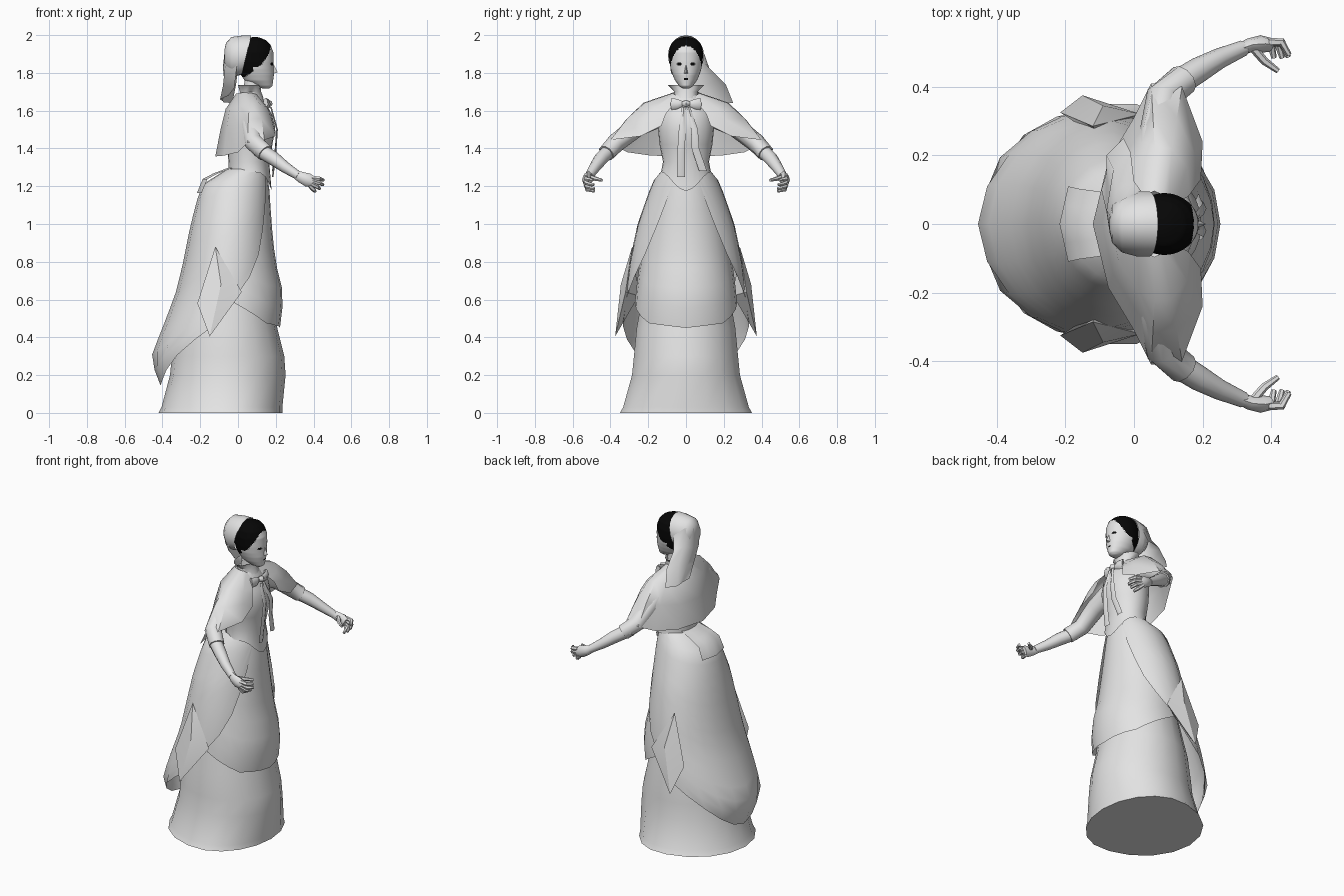
import bpy, bmesh, math
from mathutils import Vector


def material(name, c):
    m = bpy.data.materials.new(name)
    m.diffuse_color = (c, c, c, 1)
    return m


PALE, BLACK = material("pale_grey", 0.77), material("black", 0.002)


def make(name, verts, faces, angle=50):
    bm = bmesh.new()
    vs = [bm.verts.new(v) for v in verts]
    for f in faces:
        bm.faces.new([vs[i] for i in f])
    bmesh.ops.recalc_face_normals(bm, faces=bm.faces)
    me = bpy.data.meshes.new(name)
    bm.to_mesh(me)
    bm.free()
    me.materials.append(PALE)
    me.shade_smooth()
    me.set_sharp_from_angle(angle=math.radians(angle))
    ob = bpy.data.objects.new(name, me)
    bpy.context.collection.objects.link(ob)
    return ob


def grid(name, rows, closed=False, cap0=False, cap1=False, angle=50):
    """Skin a list of equal-length point rows."""
    n, m = len(rows[0]), len(rows)
    faces = []
    for r in range(m - 1):
        for i in range(n if closed else n - 1):
            j = (i + 1) % n
            faces.append((r * n + i, r * n + j, (r + 1) * n + j, (r + 1) * n + i))
    if cap0:
        faces.append(tuple(range(n)))
    if cap1:
        faces.append(tuple(range((m - 1) * n, m * n)))
    return make(name, [p for row in rows for p in row], faces, angle)


def lerp(table, v):
    """Linear lookup in rows sorted by their first value."""
    if v <= table[0][0]:
        return table[0][1:]
    for a, b in zip(table, table[1:]):
        if v <= b[0]:
            k = (v - a[0]) / (b[0] - a[0])
            return tuple(p + (q - p) * k for p, q in zip(a[1:], b[1:]))
    return table[-1][1:]


def oval(z, xb, xf, hy, t, xc=None):
    """Point on an oval section, widest at xc; t = 0 faces front (+x)."""
    xc = (xb + xf) / 2 if xc is None else xc
    c = math.cos(t)
    return (xc + (xf - xc if c > 0 else xc - xb) * c, hy * math.sin(t), z)


def loft(name, sections, n=20, xc=None, **kw):
    rows = [[oval(*s, 2 * math.pi * i / n, xc) for i in range(n)] for s in sections]
    return grid(name, rows, closed=True, **kw)


def tube(name, pts, radii, n=8, flat=1.0):
    pts = [Vector(p) for p in pts]
    rows = []
    for k, p in enumerate(pts):
        d = pts[min(k + 1, len(pts) - 1)] - pts[max(k - 1, 0)]
        q = d.to_track_quat('Z', 'Y')
        rows.append([p + q @ Vector((radii[k] * flat * math.cos(a), radii[k] * math.sin(a), 0))
                     for a in (2 * math.pi * i / n for i in range(n))])
    return grid(name, rows, closed=True, cap0=True, cap1=True)


def draped(name, profile, hem, angles, top, steps):
    """Cloth hanging from the waist, hem height depending on the angle."""
    rows = []
    for r in range(steps + 1):
        row = []
        for a in angles:
            zb = lerp(hem, abs(a))[0]
            z = top + (zb - top) * r / steps
            row.append(oval(z, *lerp(profile, z), math.radians(a)))
        rows.append(row)
    return grid(name, rows)


# Underskirt with closed base
loft("underskirt", [(0, -.42, .235, .355), (.03, -.405, .235, .338), (.2, -.36, .252, .29),
                    (.3, -.35, .245, .28), (.45, -.33, .208, .265), (.8, -.24, .165, .2),
                    (1.15, -.13, .14, .13)], n=18, xc=-.04, cap0=True)

# Front apron
draped("apron", [(.45, -.3, .222, .28), (.62, -.28, .243, .268), (.8, -.25, .198, .245),
                 (1.0, -.2, .178, .205), (1.2, -.13, .165, .15), (1.28, -.07, .152, .125)],
       [(0, .45), (45, .475), (80, .56), (105, .62)], range(-105, 106, 15), 1.28, 8)

# Bustled back overskirt, one half mirrored
drape_profile = [(.15, -.41, .14, .26), (.22, -.44, .15, .29), (.3, -.458, .17, .315),
                 (.4, -.42, .18, .335), (.5, -.38, .19, .335), (.65, -.325, .2, .318),
                 (.8, -.29, .19, .3), (1.0, -.25, .175, .257), (1.17, -.205, .167, .197),
                 (1.24, -.175, .162, .167), (1.29, -.06, .152, .123)]
half = draped("back_overskirt", drape_profile,
              [(25, 1.2), (30, 1.1), (38, .97), (48, .84), (62, .72), (78, .61), (95, .46),
               (110, .39), (135, .25), (160, .17), (180, .145)],
              (25, 30, 38, 48, 62, 78, 95, 110, 125, 142, 160, 180), 1.29, 14)
half.modifiers.new("mirror", 'MIRROR').use_axis = (False, True, False)

# Gathered side folds
for s, side in ((1, "left"), (-1, "right")):
    make(side + "_side_fold",
         [(-.12, s * .285, .88), (-.215, s * .325, .58), (-.15, s * .375, .405),
          (.02, s * .32, .64), (-.09, s * .345, .68), (-.1, s * .25, .62)],
         [(0, 1, 4), (1, 2, 4), (2, 3, 4), (3, 0, 4), (0, 5, 1), (1, 5, 2), (2, 5, 3), (3, 5, 0)], 30)

# Bodice with pointed front
bodice = [(1.33, -.05, .165, .122), (1.42, -.06, .182, .14), (1.5, -.065, .197, .148),
          (1.58, -.06, .18, .145), (1.64, -.035, .145, .12), (1.69, .01, .12, .06)]
ts = [2 * math.pi * i / 24 for i in range(24)]
rows = [[oval(1.275 - .1 * max(0, math.cos(t)) ** 4, -.05, .178, .132, t) for t in ts]]
rows += [[oval(*b, t) for t in ts] for b in bodice]
grid("bodice", rows, closed=True, cap1=True)

# Short basque over the bustle
grid("back_basque", [[(x + abs(y) * .25, y * w, z) for y in (-.1, -.05, 0, .05, .1)]
                     for x, z, w in ((-.045, 1.3, .8), (-.13, 1.268, .95),
                                     (-.187, 1.238, 1.03), (-.217, 1.165, 1.1))])

# Shoulder cape: neckline, shoulder and hem rows of one half, then mirrored
neck = [(.115, .035, 1.67), (.1, .06, 1.685), (.08, .07, 1.692), (.05, .07, 1.695),
        (.02, .055, 1.695), (0, .03, 1.69), (-.01, 0, 1.69)]
shoulder = [(.162, .085, 1.61), (.155, .165, 1.615), (.11, .22, 1.64), (.06, .225, 1.642),
            (.01, .19, 1.625), (-.045, .11, 1.61), (-.065, 0, 1.61)]
hem = [(.195, .13, 1.52), (.2, .24, 1.465), (.14, .4, 1.445), (.05, .41, 1.43),
       (0, .31, 1.38), (-.075, .185, 1.362), (-.12, 0, 1.358)]
middle = [tuple((Vector(a) + Vector(b)) / 2 + Vector((0, 0, .017))) for a, b in zip(shoulder, hem)]


def mirrored(row):
    return row + [(x, -y, z) for x, y, z in row[-2::-1]]


grid("shoulder_cape", [mirrored(r) for r in (neck, shoulder, middle, hem)])

# Arms and hands
for s, side in ((1, "left"), (-1, "right")):
    def P(*pts):
        return [(x, s * y, z) for x, y, z in pts]
    tube(side + "_sleeve", P((.06, .13, 1.575), (.07, .26, 1.515), (.085, .37, 1.43), (.145, .422, 1.375)),
         (.06, .055, .05, .046), 10)
    tube(side + "_forearm", P((.11, .4, 1.395), (.19, .45, 1.345), (.25, .483, 1.3), (.32, .513, 1.255)),
         (.04, .037, .03, .023), 10)
    tube(side + "_palm", P((.305, .508, 1.262), (.335, .52, 1.247), (.37, .525, 1.233), (.395, .522, 1.222)),
         (.023, .03, .036, .03), 8, .7)
    ends = [((.392, .53, 1.245), (.43, .53, 1.24), (.452, .493, 1.232)),
            ((.395, .53, 1.23), (.432, .527, 1.217), (.45, .487, 1.207)),
            ((.39, .53, 1.215), (.42, .525, 1.197), (.432, .484, 1.187)),
            ((.38, .53, 1.205), (.4, .522, 1.182), (.408, .484, 1.173)),
            ((.35, .51, 1.25), (.38, .475, 1.238), (.42, .446, 1.232))]
    for k, pts in enumerate(ends):
        tube(f"{side}_finger_{k + 1}", P(*pts), (.013, .012, .008), 6)

# Neck and flared collar
loft("neck", [(1.64, .02, .13, .055), (1.7, .03, .12, .042), (1.77, .035, .125, .042)], n=12)
loft("collar", [(1.665, .005, .135, .068), (1.7, .01, .123, .062), (1.735, .0, .118, .097)], n=12)

# Head, coloured by region: hair, eyes and mouth are black
head_profile = [(1.718, .13, .165, .018), (1.73, .085, .182, .036), (1.76, .035, .186, .058),
                (1.79, .015, .19, .071), (1.82, .0, .189, .081), (1.86, -.01, .189, .088),
                (1.91, -.01, .187, .09), (1.95, .005, .172, .08), (1.972, .03, .15, .063),
                (1.985, .055, .12, .035), (1.99, .08, .1, .01)]
zs = [1.718 + .272 * i / 60 for i in range(61)]
head = loft("head", [(z, *lerp(head_profile, z)) for z in zs], n=80, cap0=True, cap1=True, angle=60)
head.data.materials.append(BLACK)
for f in head.data.polygons:
    x, y, z = f.center
    face = x > .08 and (y / .085) ** 2 + ((z - 1.8) / .143) ** 2 < 1
    hair = not face and z > 1.775 + max(0, x - .03) * .6 and x > -.02
    eyes = x > .12 and ((abs(y) - .035) / .014) ** 2 + ((z - 1.847) / .0065) ** 2 < 1
    mouth = x > .12 and (y / .012) ** 2 + ((z - 1.768) / .006) ** 2 < 1
    f.material_index = int(hair or eyes or mouth)

make("nose", [(.184, -.013, 1.795), (.184, .013, 1.795), (.187, 0, 1.85), (.21, 0, 1.803)],
     [(0, 1, 3), (1, 2, 3), (2, 0, 3)])

# Head scarf: rings along x over the back of the head
rings = [(-.072, .015, 1.89, .03), (-.064, .055, 1.89, .068), (-.035, .083, 1.89, .1),
         (.01, .095, 1.89, .109), (.045, .095, 1.895, .104)]
grid("head_scarf", [[(x + (.025 * math.sin(a) if x > 0 else 0), ry * math.cos(a), zc + rz * math.sin(a))
                     for a in (2 * math.pi * i / 20 for i in range(20))] for x, ry, zc, rz in rings],
     closed=True, cap0=True)

# Trailing scarf tail, falling back and to the left
grid("scarf_tail", [
    [(.0, -.088, 1.9), (-.05, -.05, 1.94), (-.068, .02, 1.94), (-.035, .07, 1.95), (.02, .097, 1.9)],
    [(-.01, -.08, 1.8), (-.07, -.03, 1.82), (-.08, .04, 1.83), (-.05, .1, 1.85), (.0, .125, 1.82)],
    [(-.02, .0, 1.72), (-.08, .035, 1.73), (-.07, .09, 1.73), (-.06, .16, 1.76), (-.01, .21, 1.74)],
    [(-.05, .07, 1.68), (-.095, .1, 1.66), (-.08, .15, 1.65), (-.08, .2, 1.645), (-.03, .25, 1.64)]])

# Bow and ribbons
tube("bow_knot", [(.155, -.014, 1.637), (.165, 0, 1.637), (.155, .014, 1.637)], (.014, .018, .014))
for s, side in ((1, "left"), (-1, "right")):
    tube(side + "_bow_loop", [(.155, s * .008, 1.637), (.16, s * .045, 1.635), (.145, s * .075, 1.635)],
         (.01, .026, .033), 8, .45)
ribbons = {"right_ribbon": [(-.012, 1.62), (-.02, 1.5), (-.026, 1.38), (-.026, 1.25)],
           "left_ribbon": [(.012, 1.62), (.045, 1.5), (.05, 1.4), (.09, 1.28)]}
for name, path in ribbons.items():
    grid(name, [[(x, y - w, z), (x + .008, y, z), (x, y + w, z)]
                for (y, z), x, w in zip(path, (.17, .203, .195, .18), (.01, .018, .02, .021))])
